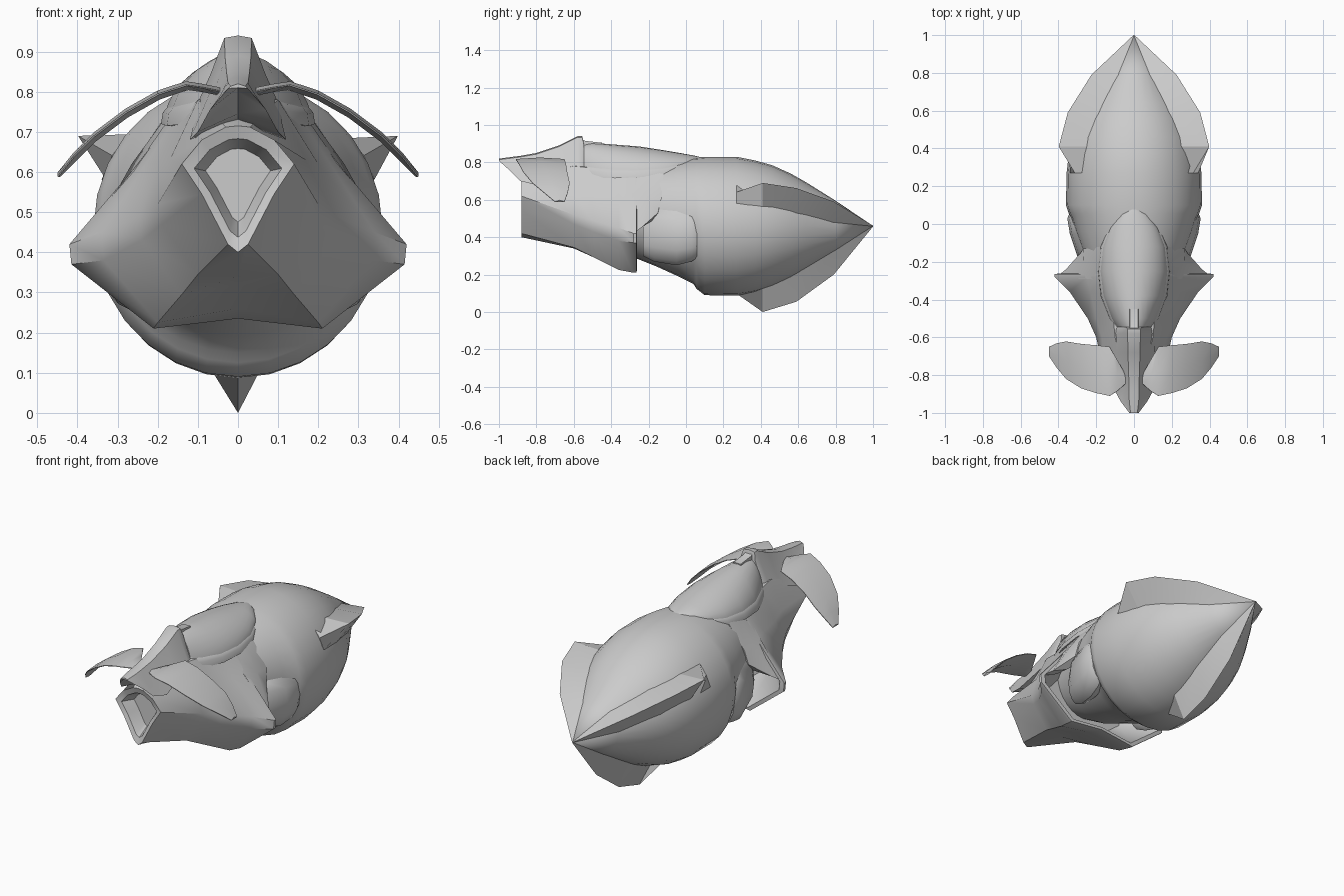
import bpy, bmesh, math
from mathutils import Matrix, Vector


def finish(name, bm, angle=35):
    bmesh.ops.remove_doubles(bm, verts=bm.verts, dist=0.0005)
    bmesh.ops.recalc_face_normals(bm, faces=bm.faces)
    me = bpy.data.meshes.new(name)
    bm.to_mesh(me)
    bm.free()
    ob = bpy.data.objects.new(name, me)
    bpy.context.collection.objects.link(ob)
    bpy.ops.object.select_all(action='DESELECT')
    ob.select_set(True)
    bpy.context.view_layer.objects.active = ob
    bpy.ops.object.shade_smooth_by_angle(angle=math.radians(angle))
    return ob


def loft(name, rings, angle=35, matrix=None):
    """Skin a list of closed rings and cap both ends."""
    bm = bmesh.new()
    vs = [[bm.verts.new(p) for p in r] for r in rings]
    n = len(rings[0])
    for a, b in zip(vs, vs[1:]):
        for i in range(n):
            j = (i + 1) % n
            bm.faces.new((a[i], a[j], b[j], b[i]))
    bm.faces.new(vs[0])
    bm.faces.new(vs[-1])
    if matrix:
        bm.transform(matrix)
    bmesh.ops.dissolve_degenerate(bm, dist=0.0002, edges=bm.edges)
    return finish(name, bm, angle)


def mirrored(y, half):
    """Half outline, top centre to bottom centre, mirrored into a ring."""
    return [(x, y, z) for x, z in half] + [(-x, y, z) for x, z in half[-2:0:-1]]


def oval(y, top, bottom, rx, cx=0, n=28):
    zc, rz = (top + bottom) / 2, (top - bottom) / 2
    return [(cx + rx * math.sin(2 * math.pi * i / n), y,
             zc + rz * math.cos(2 * math.pi * i / n)) for i in range(n)]


# Rear hull with a narrower core flowing forward into the head
hull = [(-0.55, .76, .45, .13), (-0.3, .775, .30, .215), (-0.15, .795, .24, .27),
        (-0.04, .815, .19, .31), (0.04, .825, .15, .335), (0.055, .826, .125, .345),
        (0.1, .83, .09, .36), (0.27, .83, .087, .357), (0.37, .81, .105, .345),
        (0.46, .785, .135, .325), (0.56, .74, .18, .285), (0.64, .695, .225, .24),
        (0.8, .595, .32, .14), (1.0, .4605, .4595, .0005)]
loft("hull", [oval(*s) for s in hull], 40)

# Three wedge fins around the tail axis: y, ridge radius, base radius, half width
fin = [(0.27, .362, .355, .065), (0.41, .46, .325, .07), (0.59, .405, .255, .07),
       (0.79, .26, .125, .06), (1.0, .003, .0, .001)]
for k in range(3):
    rings = [[(0, y, -r), (w, y, -b), (-w, y, -b)] for y, r, b, w in fin]
    m = Matrix.Translation((0, 0, .46)) @ Matrix.Rotation(k * 2 * math.pi / 3, 4, 'Y')
    loft("tail_fin", rings, 25, m)

# Head: diamond snout widening to the cheeks, hollow front and rear
snout = [(0, .715), (.03, .712), (.09, .68), (.14, .62), (.09, .545), (.025, .42), (0, .40)]


def scaled(half, s, zc):
    return [(x * s, zc + (z - zc) * s) for x, z in half]


cheek = [(0, .78), (.16, .75), (.25, .62), (.42, .42), (.415, .37), (.21, .21), (0, .235)]
head = [(-0.80, scaled(snout, .58, .58)),
        (-0.87, scaled(snout, .78, .57)),
        (-0.88, snout),
        (-0.60, [(0, .80), (.10, .78), (.17, .63), (.20, .52), (.19, .47), (.10, .345), (0, .34)]),
        (-0.50, [(0, .80), (.11, .77), (.20, .62), (.245, .49), (.24, .43), (.14, .295), (0, .32)]),
        (-0.36, [(0, .79), (.14, .76), (.23, .62), (.34, .45), (.335, .38), (.20, .225), (0, .26)]),
        (-0.28, cheek),
        (-0.265, cheek)]
rings = [mirrored(y, h) for y, h in head]
rings.append(mirrored(-0.262, scaled(cheek, .94, .47)))
rings.append(mirrored(-0.42, scaled(cheek, .6, .5)))
loft("head", rings, 38)

# Upper cheek panels tying the head to the hull, and the side pods
for s in (-1, 1):
    loft("shoulder_panel", [
        [(s * .15, -.30, .75), (s * .25, -.29, .62), (s * .41, -.28, .42), (s * .30, -.28, .47)],
        [(s * .17, -.22, .75), (s * .265, -.21, .62), (s * .36, -.24, .45), (s * .28, -.22, .48)],
        [(s * .18, -.12, .74), (s * .27, -.13, .61), (s * .28, -.15, .53), (s * .22, -.13, .52)]])
    loft("side_pod", [oval(y, t, b, w, s * c, 12) for y, t, b, w, c in [
        (-.23, .52, .30, .05, .21), (-.17, .57, .27, .08, .22), (-.05, .57, .25, .085, .255),
        (.03, .56, .27, .08, .273), (.06, .54, .29, .06, .28)]])

# Beak hood and crest ridge above the snout
beak = [(-1.0, .82, .018, .025, .808), (-.94, .828, .025, .07, .755), (-.885, .835, .026, .10, .70),
        (-.80, .85, .028, .12, .68), (-.68, .89, .032, .11, .72), (-.58, .94, .034, .11, .75),
        (-.555, .94, .034, .105, .75), (-.545, .90, .045, .10, .75)]
# the underside arches up so the snout stays open
loft("beak_crest", [mirrored(y, [(0, t), (w, t - .006), ((w + b) / 2 - .004, (t + z) / 2),
                                 (b, z), (0, min(z + .045, t - .01))])
                    for y, t, w, b, z in beak], 40)
loft("crest_latch", [mirrored(y, [(0, t), (.022, t), (.03, .85), (0, .85)])
                     for y, t in [(-.56, .925), (-.54, .915), (-.45, .905)]])


# Canopy, tent-like at the front and rounder behind, with its rim
def dome(y, w, top, base, p=1.25, n=14):
    return [(w * math.cos(math.pi * i / n), y,
             base + (top - base) * math.sin(math.pi * i / n) ** p) for i in range(n + 1)]


canopy = [(-.545, .09, .90, .755), (-.50, .12, .905, .745), (-.38, .165, .895, .74),
          (-.25, .18, .885, .745), (-.12, .165, .865, .76), (-.02, .125, .848, .785),
          (.05, .07, .835, .81), (.085, .01, .826, .818)]
loft("canopy", [dome(*c) for c in canopy])
loft("canopy_rim", [dome(y, w + .012, b + (t - b) * .4, b - .025, .7)
                    for y, w, t, b in canopy])

# Curved drooping front plates: x, z, front y, back y
ear = [(.045, .803, -.845, -.80), (.09, .812, -.885, -.72), (.13, .818, -.91, -.65),
       (.20, .795, -.895, -.642), (.28, .75, -.87, -.635), (.36, .69, -.82, -.622),
       (.41, .64, -.76, -.632), (.45, .59, -.70, -.65)]
for s in (-1, 1):
    rings = []
    for x, z, f, b in ear:
        t = .003 if x > .44 else .014
        m = (f + b) / 2
        rings.append([(s * x, f, z), (s * x, m, z + .008), (s * x, b, z),
                      (s * (x - .002), b, z - .003), (s * (x - .006), m, z - t),
                      (s * (x - .002), f, z - .003)])
    loft("front_plate", rings, 40)
